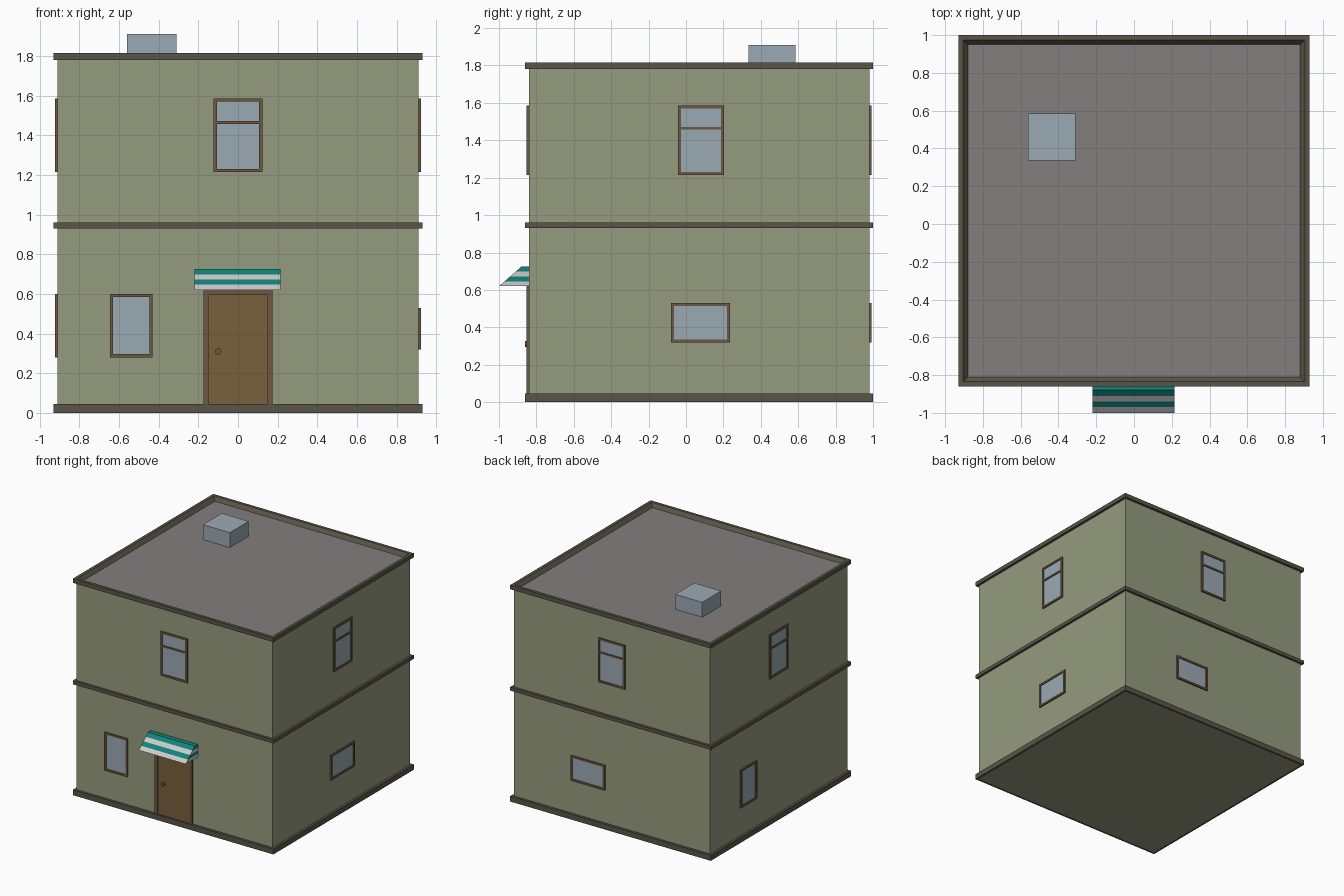
import bpy
import bmesh
from math import radians, pi
from mathutils import Matrix, Vector

if "Cube" in bpy.data.objects:
    bpy.data.objects.remove(bpy.data.objects["Cube"])

CY = 0.07      # centre of the house in y
HALF = 0.91    # half width of the walls


def mat(name, r, g, b):
    m = bpy.data.materials.new(name)
    m.diffuse_color = (r, g, b, 1)
    m.use_nodes = True
    m.node_tree.nodes["Principled BSDF"].inputs["Base Color"].default_value = m.diffuse_color
    return m


WALL = mat("olive_wall", 0.30, 0.33, 0.21)
TRIM = mat("dark_trim", 0.10, 0.09, 0.065)
ROOF = mat("roof_grey", 0.23, 0.21, 0.205)
GLASS = mat("glass_blue", 0.33, 0.40, 0.45)
FRAME = mat("frame_brown", 0.15, 0.095, 0.055)
DOOR = mat("door_brown", 0.19, 0.115, 0.045)
TEAL = mat("awning_teal", 0.006, 0.23, 0.19)
WHITE = mat("awning_white", 0.72, 0.72, 0.72)


def make(name, bm, material, matrix=Matrix()):
    bmesh.ops.recalc_face_normals(bm, faces=bm.faces)
    me = bpy.data.meshes.new(name)
    bm.to_mesh(me)
    bm.free()
    me.materials.append(material)
    ob = bpy.data.objects.new(name, me)
    ob.matrix_world = matrix
    bpy.context.collection.objects.link(ob)
    return ob


def add_box(bm, lo, hi):
    lo, hi = Vector(lo), Vector(hi)
    m = Matrix.Translation((lo + hi) / 2) @ Matrix.Diagonal((*(hi - lo), 1))
    bmesh.ops.create_cube(bm, size=1, matrix=m)


def box(name, lo, hi, material, matrix=Matrix()):
    bm = bmesh.new()
    add_box(bm, lo, hi)
    return make(name, bm, material, matrix)


def square_ring(name, profile, material):
    """Sweep a closed (half width, z) profile around the square plan."""
    bm = bmesh.new()
    corners = [(-1, -1), (1, -1), (1, 1), (-1, 1)]
    loops = [[bm.verts.new((sx * h, CY + sy * h, z)) for h, z in profile]
             for sx, sy in corners]
    n = len(profile)
    for i in range(4):
        a, b = loops[i], loops[(i + 1) % 4]
        for j in range(n):
            k = (j + 1) % n
            bm.faces.new((a[j], b[j], b[k], a[k]))
    return make(name, bm, material)


def wall_matrix(side):
    """Local frame: x along the wall, -y outward, origin at wall centre."""
    angle = {"front": 0, "right": 90, "back": 180, "left": -90}[side]
    return (Matrix.Translation((0, CY, 0)) @ Matrix.Rotation(radians(angle), 4, 'Z')
            @ Matrix.Translation((0, -HALF, 0)))


def window(name, side, u, z0, z1, width, bar=None):
    m = wall_matrix(side)
    a, b, t, d = u - width / 2, u + width / 2, 0.016, -0.012
    bm = bmesh.new()
    add_box(bm, (a, d, z0), (a + t, 0.005, z1))
    add_box(bm, (b - t, d, z0), (b, 0.005, z1))
    add_box(bm, (a + t, d, z0), (b - t, 0.005, z0 + t))
    add_box(bm, (a + t, d, z1 - t), (b - t, 0.005, z1))
    if bar:
        add_box(bm, (a + t, d, bar - 0.007), (b - t, 0.005, bar + 0.007))
    make(name + "_frame", bm, FRAME, m)
    box(name + "_glass", (a + t, -0.004, z0 + t), (b - t, 0.005, z1 - t), GLASS, m)


# Walls, roof deck and skylight
box("walls", (-HALF, CY - HALF, 0), (HALF, CY + HALF, 1.78), WALL)
box("roof_deck", (-0.89, CY - 0.89, 1.77), (0.89, CY + 0.89, 1.785), ROOF)
box("skylight", (-0.56, 0.335, 1.78), (-0.31, 0.585, 1.91), GLASS)

# Trim bands and sloped roof rim
for name, z0, z1 in (("base_trim", 0, 0.045), ("floor_band", 0.93, 0.96)):
    square_ring(name, [(HALF, z0), (0.93, z0), (0.93, z1), (HALF, z1)], TRIM)
square_ring("roof_rim", [(0.88, 1.78), (0.93, 1.78), (0.93, 1.815),
                         (0.905, 1.815), (0.88, 1.785)], TRIM)

# Upper windows, one per side
for side, u in (("front", 0), ("right", 0.01), ("back", 0), ("left", -0.01)):
    window("upper_window_" + side, side, u, 1.215, 1.585, 0.246, 1.465)

# Lower windows: tall on front and left, wide on right and back
window("lower_window_front", "front", -0.538, 0.28, 0.60, 0.215)
window("lower_window_left", "left", -0.41, 0.28, 0.60, 0.215)
window("lower_window_right", "right", 0.008, 0.32, 0.53, 0.315)
window("lower_window_back", "back", -0.22, 0.32, 0.53, 0.315)

# Door with frame and knob
front = wall_matrix("front")
bm = bmesh.new()
add_box(bm, (-0.175, -0.014, 0.04), (-0.15, 0.005, 0.62))
add_box(bm, (0.148, -0.014, 0.04), (0.173, 0.005, 0.62))
add_box(bm, (-0.15, -0.014, 0.595), (0.148, 0.005, 0.62))
make("door_frame", bm, FRAME, front)
box("door_panel", (-0.15, -0.006, 0.04), (0.148, 0.005, 0.595), DOOR, front)
bm = bmesh.new()
bmesh.ops.create_cone(bm, cap_ends=True, segments=16, radius1=0.016,
                      radius2=0.016, depth=0.02)
make("door_knob", bm, FRAME,
     front @ Matrix.Translation((-0.1, -0.01, 0.31)) @ Matrix.Rotation(pi / 2, 4, 'X'))

# Striped awning: four stacked wedge slices
Z0, Z1, Y0, Y1 = 0.62, 0.725, -1.0, -0.88
for i in range(4):
    pts = [(Y0 + (Y1 - Y0) * k / 4, Z0 + (Z1 - Z0) * k / 4) for k in (i, i + 1)]
    (ya, za), (yb, zb) = pts
    prof = [(-0.838, za), (ya, za), (yb, zb), (-0.838, zb)]
    bm = bmesh.new()
    face = bm.faces.new([bm.verts.new((-0.22, y, z)) for y, z in prof])
    ext = bmesh.ops.extrude_face_region(bm, geom=[face], use_keep_orig=True)
    bmesh.ops.translate(bm, vec=(0.435, 0, 0),
                        verts=[g for g in ext["geom"] if isinstance(g, bmesh.types.BMVert)])
    make(f"awning_stripe_{i + 1}", bm, TEAL if i % 2 else WHITE)
